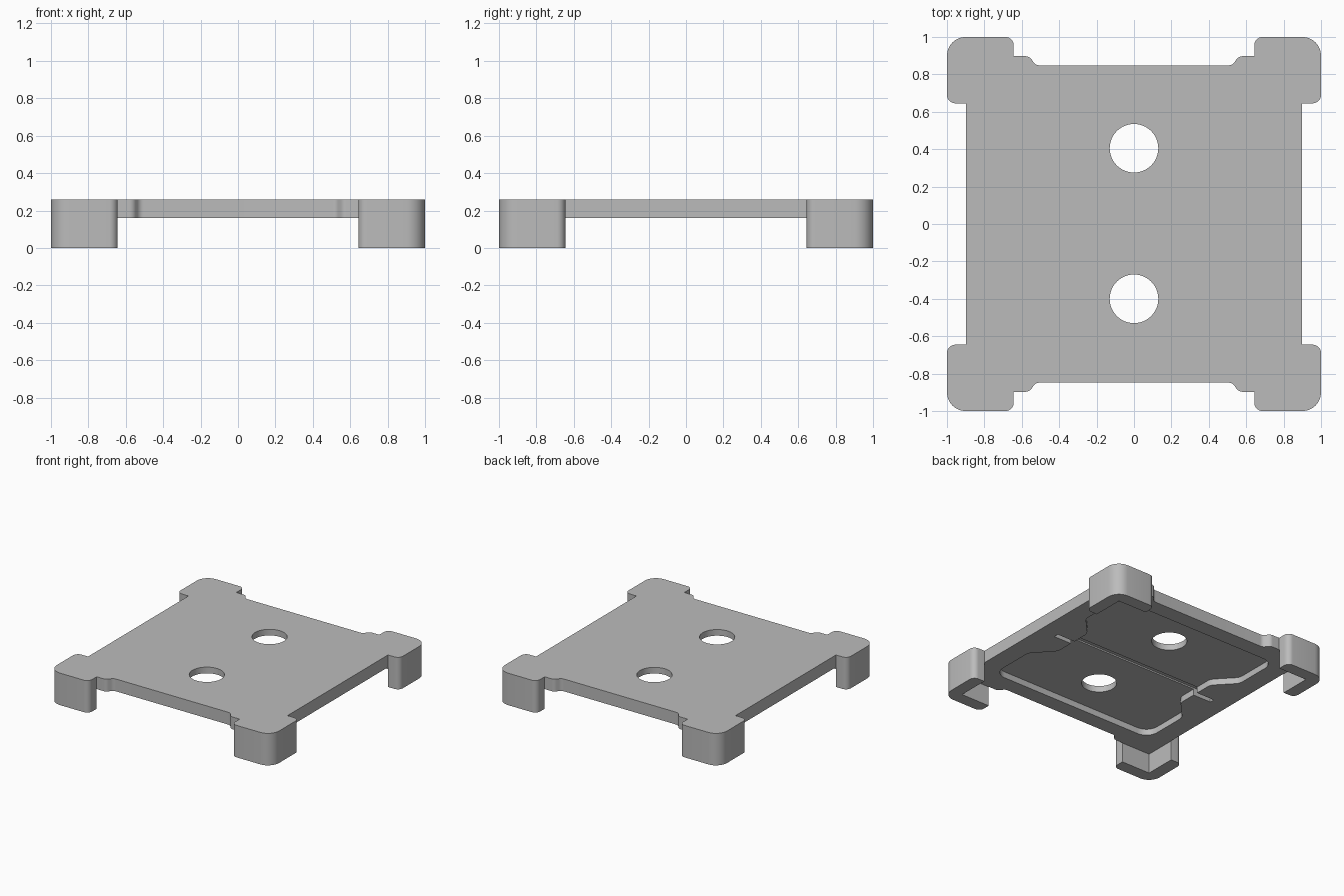
import bpy, bmesh
from math import pi, cos, sin
from mathutils import Vector

if "Cube" in bpy.data.objects:
    bpy.data.objects.remove(bpy.data.objects["Cube"], do_unlink=True)

grey = bpy.data.materials.new("plain grey")
grey.use_nodes = True
grey.diffuse_color = (0.5, 0.5, 0.5, 1)
grey.node_tree.nodes["Principled BSDF"].inputs["Base Color"].default_value = (0.5, 0.5, 0.5, 1)


def mirrored(quarter):
    """Mirror a quarter outline, given clockwise, into all four quadrants."""
    out = []
    for sx, sy in ((1, 1), (1, -1), (-1, -1), (-1, 1)):
        part = quarter if sx == sy else quarter[::-1]
        out += [(x * sx, y * sy, r) for x, y, r in part]
    return out


def rounded(corners, steps=8):
    """Replace each (x, y, radius) corner by a tangent arc."""
    out = []
    for i, (x, y, r) in enumerate(corners):
        p = Vector((x, y))
        if r == 0:
            out.append(p)
            continue
        a = (Vector(corners[i - 1][:2]) - p).normalized()
        b = (Vector(corners[(i + 1) % len(corners)][:2]) - p).normalized()
        half = a.angle(b) / 2
        centre = p + (a + b).normalized() * (r / sin(half))
        start = p + a * (r * cos(half) / sin(half)) - centre
        end = p + b * (r * cos(half) / sin(half)) - centre
        turn = start.angle_signed(end)
        for k in range(steps + 1):
            t = -turn * k / steps
            out.append(centre + Vector((start.x * cos(t) - start.y * sin(t),
                                        start.x * sin(t) + start.y * cos(t))))
    return out


def prism(name, outline, z0, z1):
    bm = bmesh.new()
    face = bm.faces.new([bm.verts.new((p[0], p[1], z0)) for p in outline])
    top = bmesh.ops.extrude_face_region(bm, geom=[face])["geom"]
    bmesh.ops.translate(bm, vec=(0, 0, z1 - z0),
                        verts=[v for v in top if isinstance(v, bmesh.types.BMVert)])
    bmesh.ops.recalc_face_normals(bm, faces=bm.faces)
    mesh = bpy.data.meshes.new(name)
    bm.to_mesh(mesh)
    bm.free()
    mesh.materials.append(grey)
    obj = bpy.data.objects.new(name, mesh)
    bpy.context.collection.objects.link(obj)
    return obj


def cut(target, cutter):
    bpy.context.view_layer.objects.active = target
    mod = target.modifiers.new("cut", "BOOLEAN")
    mod.operation, mod.solver, mod.object = "DIFFERENCE", "EXACT", cutter
    bpy.ops.object.modifier_apply(modifier=mod.name)
    bpy.data.objects.remove(cutter, do_unlink=True)


def box(w, d):
    return [(w, d), (w, -d), (-w, -d), (-w, d)]


# Tray outline with four corner legs and stepped front and back edges
tray = prism("tray_with_corner_legs", rounded(mirrored([
    (0.525, 0.848, 0.04), (0.56, 0.897, 0.04), (0.643, 0.897, 0),
    (0.643, 1, 0.045), (1, 1, 0.1), (1, 0.645, 0.045), (0.897, 0.645, 0)])), 0, 0.26)

# Clear the space between the legs, leaving angled feet
cut(tray, prism("leg_gap", box(0.899, 0.899), -0.1, 0.16))

# Waisted recess in the underside
cut(tray, prism("recess", rounded(mirrored([
    (0.74, 0.72, 0.1), (0.74, 0.33, 0.08), (0.59, 0.17, 0.08)])), 0.1, 0.21))

# Narrow groove across the middle of the recess
cut(tray, prism("groove", box(0.75, 0.02), 0.1, 0.222))

# Two round through holes
for y in (0.405, -0.4):
    ring = [(0.13 * cos(k * pi / 24), y + 0.13 * sin(k * pi / 24)) for k in range(48)]
    cut(tray, prism("hole", ring, 0.1, 0.4))

bpy.ops.object.select_all(action="DESELECT")
tray.select_set(True)
bpy.context.view_layer.objects.active = tray
bpy.ops.object.shade_smooth_by_angle(angle=pi / 6)
